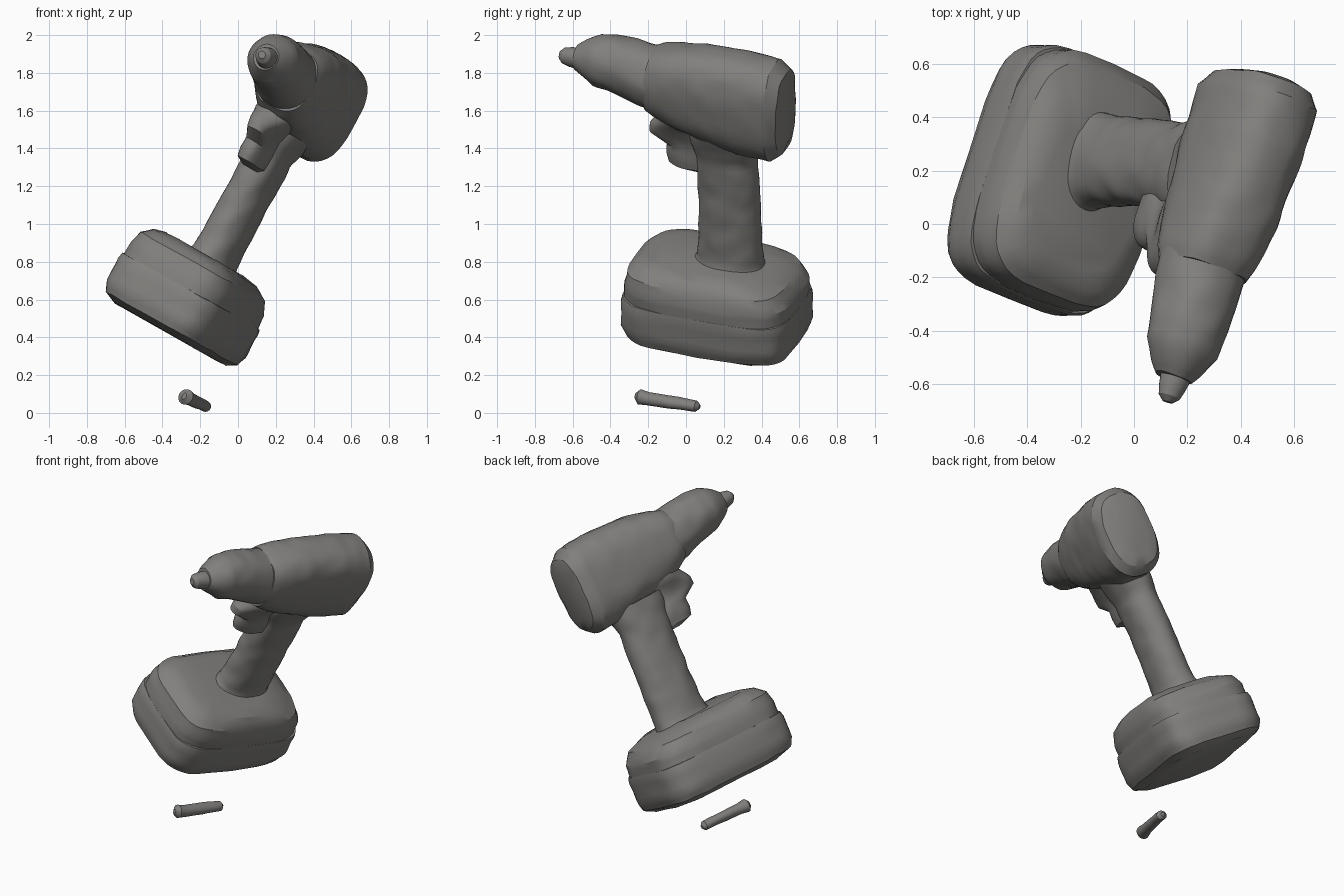
import bpy, bmesh, math
from mathutils import Vector, Matrix, noise

cube = bpy.data.objects.get("Cube")
if cube:
    bpy.data.objects.remove(cube, do_unlink=True)

# One matte grey for the whole tool
grey = bpy.data.materials.new("warm_grey")
grey.use_nodes = True
COLOUR = (0.22, 0.215, 0.205, 1)
grey.diffuse_color = COLOUR
bsdf = grey.node_tree.nodes["Principled BSDF"]
bsdf.inputs["Base Color"].default_value = COLOUR
bsdf.inputs["Roughness"].default_value = 0.8

# Tilted frame of the tool: side, back and up directions
UP = Vector((0.49, 0, 0.872)).normalized()
BACK = Vector((0.30, 0.94, -0.168))
BACK = (BACK - UP * BACK.dot(UP)).normalized()
SIDE = BACK.cross(UP)
FRAME = Matrix((SIDE, BACK, UP)).transposed().to_4x4()
FRAME.translation = (0, 0, 1)
SEGMENTS = 40
parts = []


def power(v, p):
    return math.copysign(abs(v) ** p, v)


def loft(name, along, rings, exponent=2.0, lump=0.007, step=0.035):
    """Skin rounded-box rings (position, side, centre, half width, half depth)
    along the tool's 'back' or 'up' direction, with a slightly lumpy surface."""
    dense = [rings[0]]
    for r0, r1 in zip(rings, rings[1:]):
        n = max(1, math.ceil(abs(r1[0] - r0[0]) / step))
        for k in range(1, n + 1):
            dense.append([p + (q - p) * k / n for p, q in zip(r0, r1)])
    bm = bmesh.new()
    loops = []
    for t, side, centre, hw, hd in dense:
        loop = []
        for i in range(SEGMENTS):
            a = math.tau * i / SEGMENTS
            u = side + hw * power(math.cos(a), 2 / exponent)
            v = centre + hd * power(math.sin(a), 2 / exponent)
            co = Vector((u, t, v)) if along == "back" else Vector((u, v, t))
            co += noise.noise_vector(co * 11) * lump
            loop.append(bm.verts.new(co))
        loops.append(loop)
    for l0, l1 in zip(loops, loops[1:]):
        for i in range(SEGMENTS):
            j = (i + 1) % SEGMENTS
            bm.faces.new((l0[i], l0[j], l1[j], l1[i]))
    bm.faces.new(loops[0])
    bm.faces.new(loops[-1])
    bmesh.ops.recalc_face_normals(bm, faces=bm.faces)
    mesh = bpy.data.meshes.new(name)
    bm.to_mesh(mesh)
    bm.free()
    mesh.materials.append(grey)
    obj = bpy.data.objects.new(name, mesh)
    bpy.context.collection.objects.link(obj)
    obj.matrix_world = FRAME
    parts.append(obj)


# Motor housing, deeper towards the back
loft("motor_housing", "back", [
    (0.56, -0.06, 0.75, 0.10, 0.17), (0.54, -0.06, 0.75, 0.155, 0.235),
    (0.48, -0.06, 0.752, 0.185, 0.283), (0.30, -0.063, 0.762, 0.188, 0.285),
    (0.05, -0.073, 0.783, 0.183, 0.253), (-0.08, -0.08, 0.792, 0.18, 0.225),
    (-0.17, -0.085, 0.797, 0.172, 0.198), (-0.215, -0.088, 0.80, 0.158, 0.175)],
    2.6)

# Chuck: wide sleeve and tapered nose
loft("chuck", "back", [
    (-0.18, -0.09, 0.798, 0.165, 0.178), (-0.27, -0.09, 0.81, 0.163, 0.174),
    (-0.34, -0.092, 0.828, 0.156, 0.165), (-0.45, -0.095, 0.842, 0.147, 0.15),
    (-0.53, -0.092, 0.845, 0.138, 0.138), (-0.60, -0.09, 0.845, 0.10, 0.10),
    (-0.645, -0.088, 0.845, 0.07, 0.07)])

# Bit holder sticking out of the chuck
loft("bit_tip", "back", [
    (-0.62, -0.08, 0.843, 0.06, 0.06), (-0.68, -0.08, 0.843, 0.052, 0.052),
    (-0.72, -0.08, 0.843, 0.042, 0.042), (-0.74, -0.08, 0.843, 0.02, 0.02)],
    lump=0.005)

# Grip, flared at both ends
loft("handle", "up", [
    (-0.28, -0.10, 0.20, 0.145, 0.21), (-0.21, -0.10, 0.213, 0.122, 0.18),
    (-0.12, -0.10, 0.214, 0.116, 0.172), (0.20, -0.103, 0.205, 0.114, 0.167),
    (0.40, -0.103, 0.19, 0.116, 0.168), (0.48, -0.095, 0.19, 0.13, 0.19),
    (0.55, -0.085, 0.19, 0.14, 0.20)], 2.2)

# Trigger with the overhanging switch above it
loft("trigger", "up", [
    (0.29, -0.105, 0.03, 0.04, 0.07), (0.315, -0.105, 0.0, 0.068, 0.13),
    (0.37, -0.107, -0.005, 0.074, 0.14), (0.425, -0.107, -0.005, 0.076, 0.135),
    (0.48, -0.10, -0.05, 0.075, 0.19), (0.53, -0.097, -0.05, 0.09, 0.185),
    (0.59, -0.095, -0.02, 0.12, 0.165), (0.64, -0.09, 0.0, 0.13, 0.16)], 2.2)

# Foot, with its raised top set towards the front
loft("battery_foot", "up", [
    (-0.225, -0.10, 0.06, 0.20, 0.25), (-0.242, -0.10, 0.085, 0.265, 0.345),
    (-0.29, -0.10, 0.12, 0.315, 0.435), (-0.36, -0.097, 0.138, 0.338, 0.465),
    (-0.44, -0.095, 0.14, 0.338, 0.468)], 3.8)

# Battery pack below, meeting the foot at a faint seam
loft("battery_pack", "up", [
    (-0.43, -0.095, 0.14, 0.338, 0.468), (-0.46, -0.095, 0.14, 0.344, 0.476),
    (-0.60, -0.093, 0.14, 0.344, 0.476), (-0.655, -0.09, 0.145, 0.325, 0.457),
    (-0.685, -0.085, 0.155, 0.27, 0.39)], 4.4)

# Loose sliver lying under the battery
loft("loose_bar", "back", [
    (-0.185, 0.278, -0.937, 0.012, 0.018), (-0.16, 0.278, -0.935, 0.042, 0.042),
    (-0.11, 0.282, -0.933, 0.04, 0.036), (0.12, 0.284, -0.925, 0.035, 0.030),
    (0.16, 0.284, -0.925, 0.033, 0.030), (0.18, 0.284, -0.925, 0.012, 0.012)],
    lump=0.005)

# Soft shading with the stepped edges kept sharp
bpy.ops.object.select_all(action="DESELECT")
for obj in parts:
    obj.select_set(True)
bpy.context.view_layer.objects.active = parts[0]
bpy.ops.object.shade_smooth_by_angle(angle=math.radians(30))
